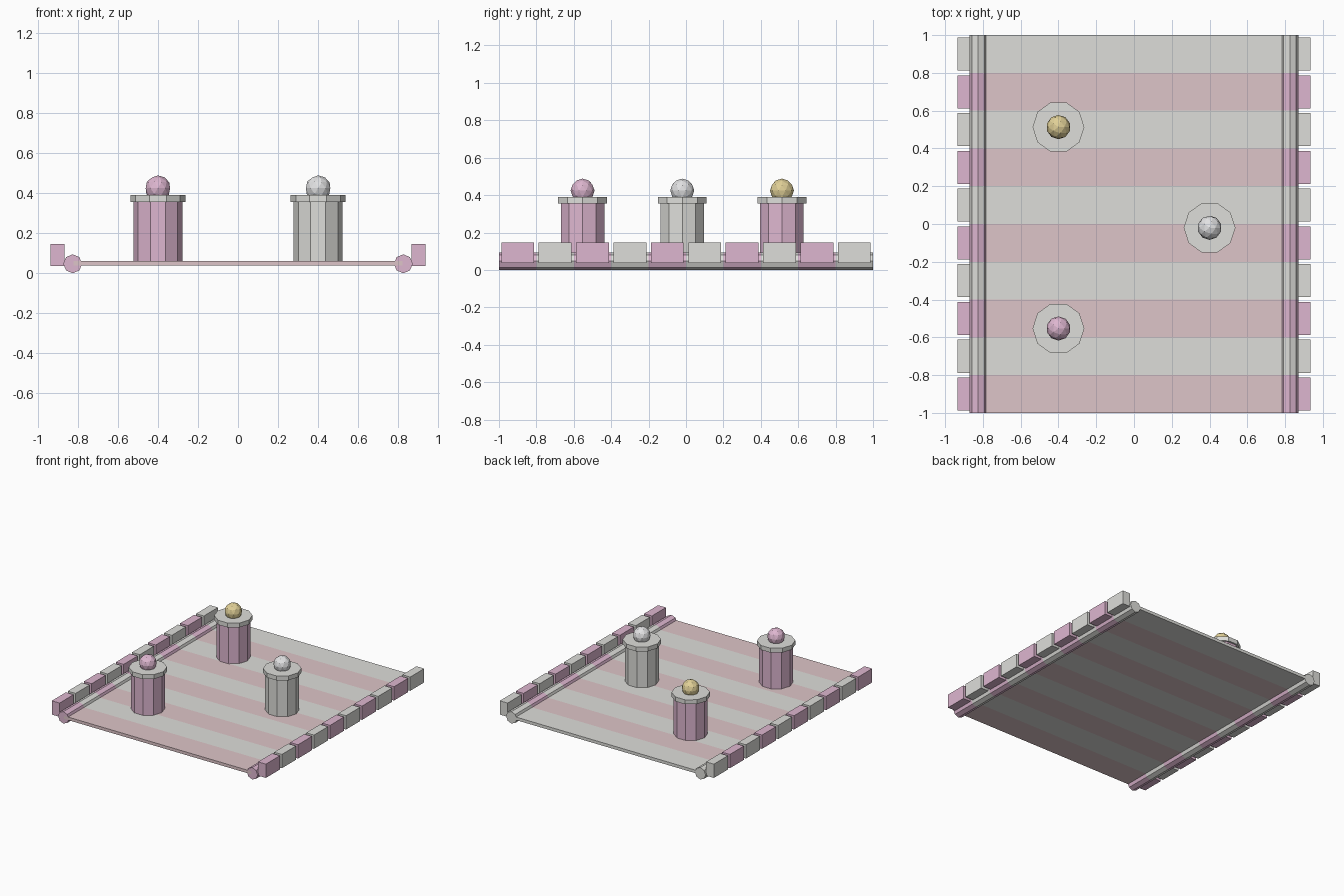
import bpy, bmesh, math
from mathutils import Matrix

if "Cube" in bpy.data.objects:
    bpy.data.objects.remove(bpy.data.objects["Cube"], do_unlink=True)


def material(name, rgb):
    mat = bpy.data.materials.new(name)
    mat.use_nodes = True
    mat.diffuse_color = (*rgb, 1)
    mat.node_tree.nodes["Principled BSDF"].inputs["Base Color"].default_value = (*rgb, 1)
    return mat


PINK = material("pink", (0.73, 0.47, 0.63))
PALE_PINK = material("pale pink", (0.73, 0.56, 0.58))
GREY = material("pale grey", (0.73, 0.73, 0.70))
PEARL = material("pearl", (0.76, 0.76, 0.77))
GOLD = material("soft gold", (0.75, 0.63, 0.31))

ROWS = 10
PITCH = 2 / ROWS


def finish(name, bm, mats):
    bmesh.ops.recalc_face_normals(bm, faces=bm.faces)
    mesh = bpy.data.meshes.new(name)
    bm.to_mesh(mesh)
    bm.free()
    for mat in mats:
        mesh.materials.append(mat)
    obj = bpy.data.objects.new(name, mesh)
    bpy.context.collection.objects.link(obj)
    return obj


def striped_bar(name, profile, mats):
    """Extrude an xz profile along y, alternating materials row by row."""
    bm = bmesh.new()
    rings = [[bm.verts.new((x, -1 + r * PITCH, z)) for x, z in profile]
             for r in range(ROWS + 1)]
    n = len(profile)
    for r in range(ROWS):
        a, b = rings[r], rings[r + 1]
        for i in range(n):
            j = (i + 1) % n
            bm.faces.new((a[i], a[j], b[j], b[i])).material_index = r % 2
    bm.faces.new(rings[0]).material_index = 0
    bm.faces.new(rings[-1]).material_index = (ROWS - 1) % 2
    return finish(name, bm, mats)


def box(name, centre, size, mat):
    bm = bmesh.new()
    bmesh.ops.create_cube(bm, size=1, matrix=Matrix.Translation(centre) @ Matrix.Diagonal((*size, 1)))
    return finish(name, bm, [mat])


def drum(name, x, y, radius, z0, z1, mat):
    bm = bmesh.new()
    bmesh.ops.create_cone(bm, cap_ends=True, segments=10, radius1=radius, radius2=radius,
                          depth=z1 - z0, matrix=Matrix.Translation((x, y, (z0 + z1) / 2))
                          @ Matrix.Rotation(math.pi, 4, "Z"))
    # a corner points along x
    far = max(v.co.x for v in bm.verts) - x
    if far < radius * 0.99:
        bmesh.ops.rotate(bm, verts=bm.verts, cent=(x, y, 0),
                         matrix=Matrix.Rotation(math.pi / 10, 3, "Z"))
    return finish(name, bm, [mat])


def ball(name, centre, radius, mat):
    bm = bmesh.new()
    bmesh.ops.create_icosphere(bm, subdivisions=2, radius=radius, matrix=Matrix.Translation(centre))
    return finish(name, bm, [mat])


# Striped floor
half, low, high = 0.82, 0.038, 0.062
striped_bar("floor", [(-half, low), (half, low), (half, high), (-half, high)], [PALE_PINK, GREY])

# Side rails and edge blocks
for side, sx in (("left", 1), ("right", -1)):
    rail = [(sx * 0.825 + 0.047 * math.cos(k * math.pi / 4),
             0.047 + 0.047 * math.sin(k * math.pi / 4)) for k in range(8)]
    striped_bar(side + "_rail", rail, [PINK, GREY])
    for r in range(ROWS):
        box(f"{side}_block_{r + 1}", (sx * 0.901, -1 + (r + 0.5) * PITCH, 0.091),
            (0.068, 0.175, 0.109), (PINK, GREY)[r % 2])

# Bumper posts with cap and ball
for label, x, y, body_mat, ball_mat in (("front", -0.4, -0.553, PINK, PINK),
                                        ("middle", 0.4, -0.02, GREY, PEARL),
                                        ("back", -0.4, 0.513, PINK, GOLD)):
    drum(label + "_post", x, y, 0.122, 0.06, 0.356, body_mat)
    drum(label + "_post_cap", x, y, 0.137, 0.355, 0.39, GREY)
    ball(label + "_post_ball", (x, y, 0.424), 0.064, ball_mat)
